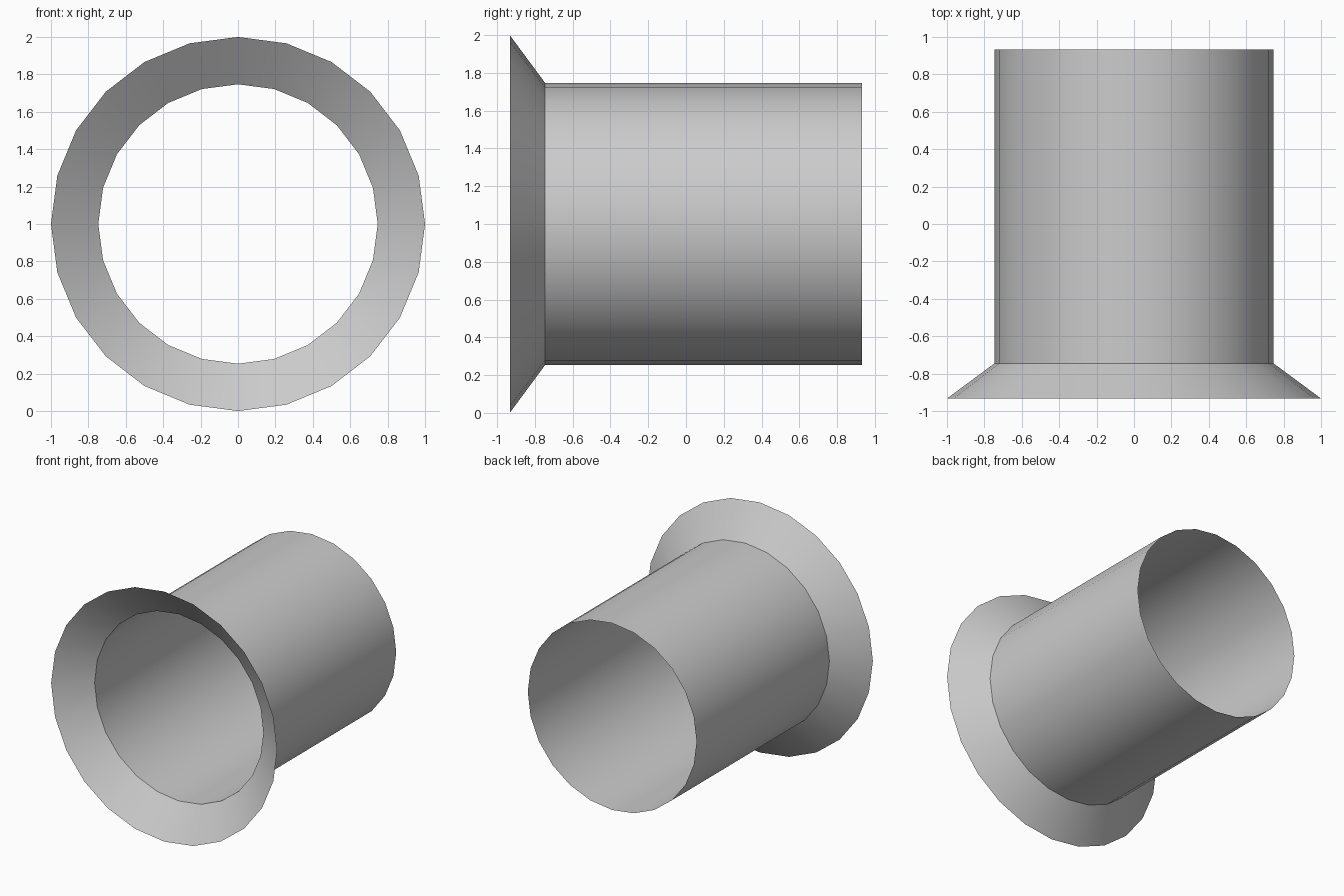
import bpy, bmesh
from math import sin, cos, tau, radians

if "Cube" in bpy.data.objects:
    bpy.data.objects.remove(bpy.data.objects["Cube"])

SIDES = 24
# (radius, y) profile: flared mouth, neck, open rear end
PROFILE = [(1.0, -0.933), (0.747, -0.746), (0.747, 0.933)]


def lathe_y(name, profile, centre_z):
    """Sweep an open profile around a horizontal axis along y."""
    bm = bmesh.new()
    rings = [[bm.verts.new((r * sin(tau * i / SIDES), y, centre_z + r * cos(tau * i / SIDES)))
              for i in range(SIDES)] for r, y in profile]
    for a, b in zip(rings, rings[1:]):
        for i in range(SIDES):
            j = (i + 1) % SIDES
            bm.faces.new((a[i], a[j], b[j], b[i]))
    # outward normals
    bm.normal_update()
    for f in bm.faces:
        c = f.calc_center_median()
        if f.normal.x * c.x + f.normal.z * (c.z - centre_z) < 0:
            f.normal_flip()
    mesh = bpy.data.meshes.new(name)
    bm.to_mesh(mesh)
    bm.free()
    obj = bpy.data.objects.new(name, mesh)
    bpy.context.collection.objects.link(obj)
    return obj


# Thin-walled tube with a flared front rim
tube = lathe_y("flared_tube", PROFILE, 1.0)
bpy.context.view_layer.objects.active = tube
tube.select_set(True)
bpy.ops.object.shade_smooth_by_angle(angle=radians(30))
